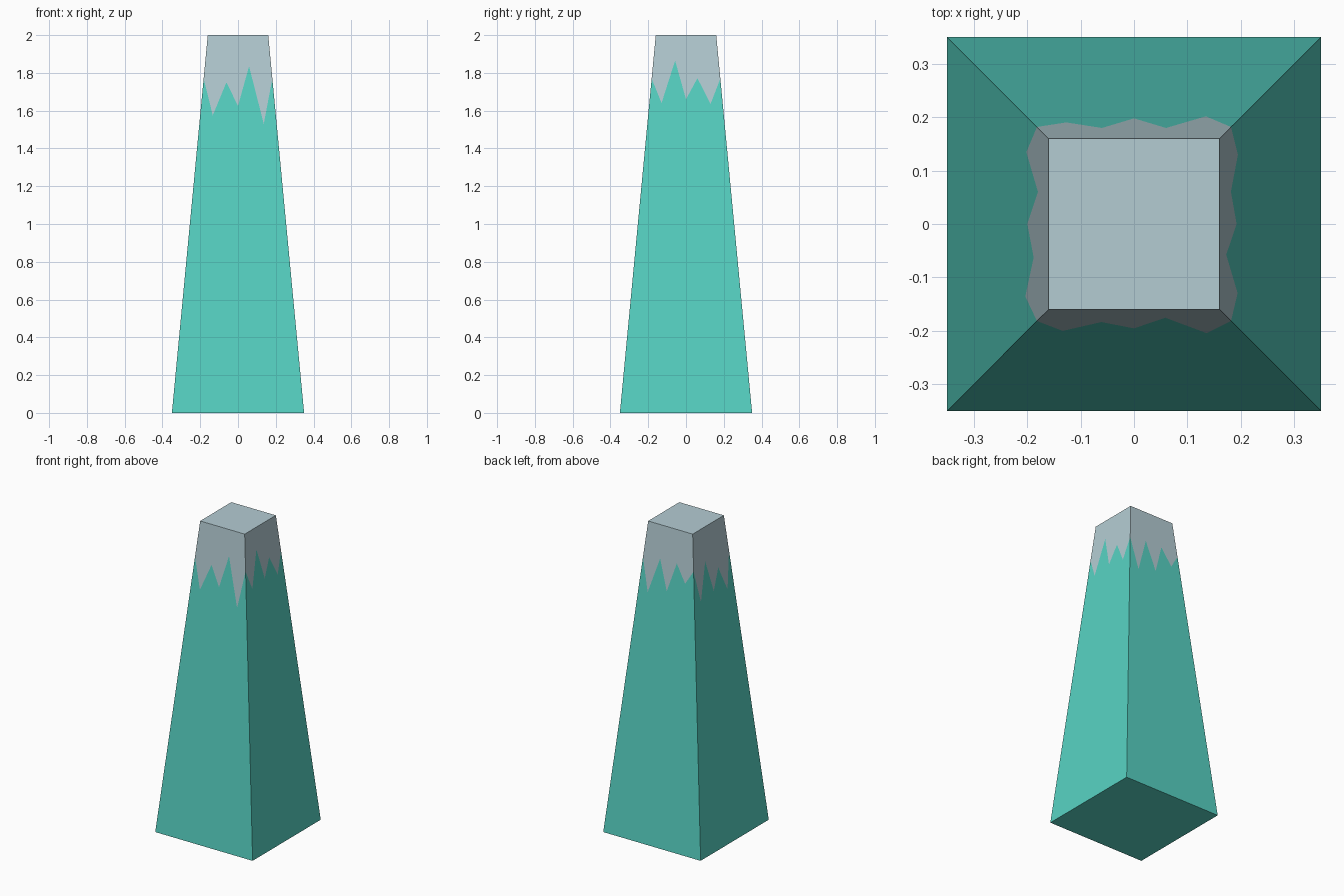
import bpy
import bmesh
from math import pi
from mathutils import Matrix, Vector

cube = bpy.data.objects.get("Cube")
if cube:
    bpy.data.objects.remove(cube)

HEIGHT, BASE, TOP, CORNER = 2.0, 0.35, 0.16, 1.77

# Zigzag heights on each side, left to right seen from outside
ZIGZAGS = [
    (1.575, 1.75, 1.625, 1.835, 1.53),   # front
    (1.64, 1.865, 1.66, 1.772, 1.635),   # left (+x)
    (1.56, 1.79, 1.60, 1.79, 1.68),      # back
    (1.56, 1.79, 1.58, 1.705, 1.54),     # right (-x)
]


def material(name, rgb):
    mat = bpy.data.materials.new(name)
    mat.use_nodes = True
    colour = (*rgb, 1)
    mat.diffuse_color = colour
    mat.node_tree.nodes["Principled BSDF"].inputs["Base Color"].default_value = colour
    return mat


def on_side(u, z):
    """Point on the sloping front side; u runs from -1 to 1 across it."""
    half = BASE + (TOP - BASE) * z / HEIGHT
    return Vector((u * half, -half, z))


bm = bmesh.new()


def add_face(points, index):
    face = bm.faces.new([bm.verts.new(p) for p in points])
    face.material_index = index


# Four tapering sides, each split along its zigzag
for turn, heights in enumerate(ZIGZAGS):
    spin = Matrix.Rotation(turn * pi / 2, 3, "Z")
    levels = (CORNER, *heights, CORNER)
    zigzag = [on_side(i / 3 - 1, z) for i, z in enumerate(levels)]
    lower = [on_side(-1, 0), on_side(1, 0)] + zigzag[::-1]
    upper = zigzag + [on_side(1, HEIGHT), on_side(-1, HEIGHT)]
    add_face([spin @ p for p in lower], 0)
    add_face([spin @ p for p in upper], 1)

# Flat top and underside
corners = [(-1, -1), (1, -1), (1, 1), (-1, 1)]
add_face([(x * TOP, y * TOP, HEIGHT) for x, y in corners], 1)
add_face([(x * BASE, y * BASE, 0) for x, y in reversed(corners)], 0)

bmesh.ops.remove_doubles(bm, verts=bm.verts, dist=0.0001)
mesh = bpy.data.meshes.new("tapered_pillar")
bm.to_mesh(mesh)
bm.free()
mesh.materials.append(material("teal", (0.095, 0.645, 0.545)))
mesh.materials.append(material("pale_grey_blue", (0.456, 0.604, 0.651)))
pillar = bpy.data.objects.new("tapered_pillar", mesh)
bpy.context.collection.objects.link(pillar)
